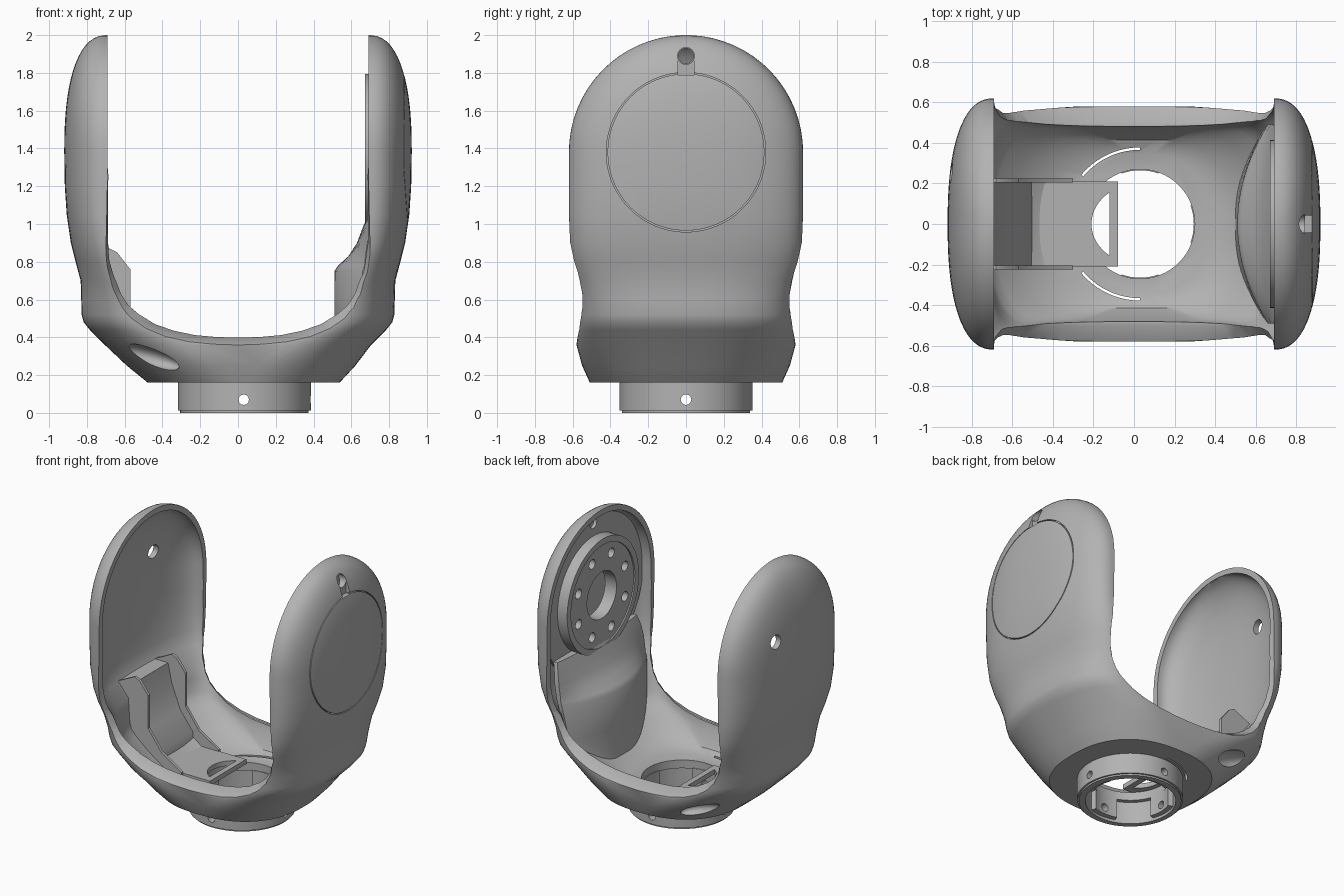
import bpy, bmesh, math

old = bpy.data.objects.get("Cube")
if old:
    bpy.data.objects.remove(old, do_unlink=True)

grey = bpy.data.materials.new("plain grey")
grey.use_nodes = True
colour = (0.45, 0.45, 0.45, 1)
grey.diffuse_color = colour
grey.node_tree.nodes["Principled BSDF"].inputs["Base Color"].default_value = colour


def loft(name, rings):
    """Closed solid through equal-length rings of points."""
    bm = bmesh.new()
    vs = [[bm.verts.new(p) for p in ring] for ring in rings]
    n = len(vs[0])
    for lo, hi in zip(vs, vs[1:]):
        for i in range(n):
            j = (i + 1) % n
            bm.faces.new((lo[i], lo[j], hi[j], hi[i]))
    bm.faces.new(vs[0][::-1])
    bm.faces.new(vs[-1])
    bmesh.ops.recalc_face_normals(bm, faces=bm.faces[:])
    me = bpy.data.meshes.new(name)
    bm.to_mesh(me)
    bm.free()
    ob = bpy.data.objects.new(name, me)
    bpy.context.collection.objects.link(ob)
    me.materials.append(grey)
    return ob


def prism_y(name, profile, y0, y1):
    return loft(name, [[(x, y, z) for x, z in profile] for y in (y0, y1)])


def prism_z(name, profile, z0, z1):
    return loft(name, [[(x, y, z) for x, y in profile] for z in (z0, z1)])


def box(name, x0, x1, y0, y1, z0, z1):
    return prism_z(name, [(x0, y0), (x1, y0), (x1, y1), (x0, y1)], z0, z1)


def cyl(name, axis, centre, r, lo, hi, n=64):
    """Cylinder along an axis; centre holds the other two coordinates."""
    rings = []
    for h in (lo, hi):
        ring = []
        for i in range(n):
            t = math.tau * i / n
            p = [centre[0] + r * math.cos(t), centre[1] + r * math.sin(t)]
            p.insert("xyz".index(axis), h)
            ring.append(p)
        rings.append(ring)
    return loft(name, rings)


def apply(ob, cutter, op="DIFFERENCE"):
    m = ob.modifiers.new("cut", "BOOLEAN")
    m.operation, m.object, m.solver = op, cutter, "EXACT"
    bpy.context.view_layer.objects.active = ob
    bpy.ops.object.modifier_apply(modifier=m.name)
    bpy.data.objects.remove(cutter, do_unlink=True)


# Body section keys: height, straight half length, half length, half width
AXIS = 1.38
R = 0.62
P = 2.4
KEYS = [(.162, 0, .51, .51), (.25, .1, .605, .55), (.36, .25, .705, .58),
        (.44, .4, .785, .57), (.48, .47, .817, .565), (.52, .5, .828, .562), (.60, .55, .83, .56),
        (.70, .6, .833, .575), (.80, .64, .86, .60), (.90, .67, .885, .615),
        (1.05, .69, .907, .62), (1.2, .69, .917, .62), (AXIS, .69, .92, .62)]


def section(z, c, a, b, n=20):
    shift = .03 * max(0, (.36 - z) / .2)
    q = []
    for i in range(n + 1):
        t = math.pi / 2 * i / n
        q.append((c + (a - c) * math.cos(t) ** (2 / P), b * math.sin(t) ** (2 / P)))
    half = q + [(-x, y) for x, y in q[::-1]]
    full = half + [(x, -y) for x, y in half[::-1][1:-1]]
    return [(x + shift, y, z) for x, y in full]


def body(name, wall):
    """Outer skin for wall 0, otherwise the hollow inside it, thicker towards the floor."""
    rings = []
    for k, (z, c, a, b) in enumerate(KEYS):
        thick = max(1, 4 - 7 * (z - .162))
        a2 = a - wall * (max(thick, 2.4) if z < .75 else 1)
        b2 = b - wall * thick
        lift = .06 if wall and k == 0 else 0
        rings.append(section(z + lift, min(c, a2 - .01), a2, b2))
    for i in range(1, 17):
        t = math.radians(88) * i / 16
        s = math.sin(t)
        a = .69 + .23 * (1 - s ** P) ** (1 / P) - wall
        rings.append(section(AXIS + (R - wall) * s, .69, max(a, .695), (R - wall) * math.cos(t)))
    return loft(name, rings)


shell = body("yoke_shell", 0)
apply(shell, body("cavity", .04))

# U shaped opening between the arms, its rim sloping up and inwards
RIM = [(.69, 2.2), (.69, 1.3), (.69, 1.1), (.692, .9), (.69, .74), (.672, .62), (.64, .55), (.59, .495),
       (.50, .44), (.39, .40), (.26, .374), (.13, .362), (0, .358)]
LIP = [(.69, 2.2), (.69, 1.3), (.672, 1.1), (.66, .9), (.645, .74), (.615, .64), (.575, .57), (.52, .52),
       (.44, .47), (.34, .435), (.23, .412), (.12, .402), (0, .398)]
rings = []
for y, k in ((-.7, 1.2), (-.6, 1.2), (-.5, 0), (.5, 0), (.6, 1.2), (.7, 1.2)):
    half = [(x0 + (x1 - x0) * k, z0 + (z1 - z0) * k) for (x0, z0), (x1, z1) in zip(LIP, RIM)]
    rings.append([(x, y, z) for x, z in half + [(-x, z) for x, z in half[-2::-1]]])
apply(shell, loft("opening", rings))

# Floor bore and curved slits beside it
CX = .03
apply(shell, cyl("bore", "z", (CX, 0), .27, .1, .3))
for side in (1, -1):
    arc = [math.radians(d) for d in range(90, 141, 5)]
    slit = [(CX + .378 * math.cos(t), side * .378 * math.sin(t)) for t in arc]
    slit += [(CX + .366 * math.cos(t), side * .366 * math.sin(t)) for t in arc[::-1]]
    apply(shell, prism_z("slit", slit, .1, .34))

# Shallow oval recesses on the lower flank
for side in (1, -1):
    bpy.ops.mesh.primitive_uv_sphere_add(segments=32, ring_count=16, location=(-.48, side * .49, .295),
                                         rotation=(0, math.radians(16), 0))
    oval = bpy.context.object
    oval.scale = (.18, .085, .055)
    bpy.context.view_layer.update()
    apply(shell, oval)

# Hole in the hollow arm; pin hole, slot and cap groove on the motor arm
apply(shell, cyl("cable_hole", "x", (.25, 1.555), .05, -1, -.7, 20))
apply(shell, cyl("pin_hole", "x", (0, 1.89), .045, .7, 1, 24))
apply(shell, box("pin_slot", .845, 1, -.042, .042, 1.79, 1.88))
groove = cyl("groove", "x", (0, AXIS), .422, .86, 1, 96)
apply(groove, cyl("core", "x", (0, AXIS), .415, .8, 1.1, 96))
apply(shell, groove)

# Motor mounting plate and hub
plate = cyl("motor_plate", "x", (0, AXIS), .575, .75, .775, 96)
apply(plate, cyl("plate_bore", "x", (0, AXIS), .17, .7, .8))
apply(plate, cyl("plate_pin", "x", (0, 1.89), .04, .7, .8, 24))
hub = cyl("motor_hub", "x", (0, AXIS), .415, .672, .765, 96)
apply(hub, cyl("hub_recess", "x", (0, AXIS), .37, .6, .682, 96))
apply(hub, cyl("hub_bore", "x", (0, AXIS), .17, .6, .8))
for k in range(8):
    t = math.tau * (k + .5) / 8
    apply(hub, cyl("bolt_hole", "x", (.29 * math.cos(t), AXIS + .29 * math.sin(t)), .035, .6, .75, 16))

# Curved wall beneath the motor: height, half width, front, edge, back
rings = []
for z, w, front, edge, back in ((.27, .25, .50, .52, .54), (.4, .36, .51, .58, .61), (.5, .45, .51, .63, .66),
                                (.75, .49, .51, .66, .69), (.78, .49, .53, .67, .70), (.83, .49, .585, .675, .71),
                                (.9, .49, .63, .685, .72), (.98, .48, .66, .70, .73), (1.05, .46, .69, .72, .75)):
    ring = [(edge - (edge - front) * (1 - (i / 12) ** 2), w * i / 12, z) for i in range(-12, 13)]
    rings.append(ring + [(back, w, z), (back, -w, z)])
loft("motor_support_wall", rings)

# Cable channel: two ribs, a ramp and a platform beside the bore
rib = [(-.82, .80), (-.68, .87), (-.64, .85), (-.57, .76), (-.57, .52), (-.46, .37), (-.3, .27),
       (-.3, .2), (-.5, .22), (-.78, .55)]
for side, tag in ((1, "back"), (-1, "front")):
    prism_y(tag + "_channel_rib", rib, side * .205, side * .225)
ramp = [(-.82, .80), (-.71, .80), (-.68, .66), (-.61, .48), (-.51, .35), (-.5, .25), (-.5, .22), (-.78, .55)]
prism_y("channel_ramp", ramp, -.21, .21)
platform = box("channel_platform", -.53, -.08, -.21, .21, .225, .26)
lens = [(CX + .24 * math.cos(t), .2 * math.sin(t))
        for t in (math.radians(d) for d in range(129, 232, 6))]
apply(platform, prism_z("lens_slot", lens, .1, .4))

# Mounting collar with lugs and screw holes
collar = cyl("mounting_collar", "z", (CX + .004, 0), .352, 0, .17, 72)
bm = bmesh.new()
bm.from_mesh(collar.data)
edges = [e for e in bm.edges if all(v.co.z < .01 for v in e.verts)]
bmesh.ops.bevel(bm, geom=edges, offset=.012, segments=2, affect='EDGES')
bm.to_mesh(collar.data)
bm.free()
apply(collar, cyl("collar_bore", "z", (CX, 0), .30, -.1, .3, 72))
for k in range(4):
    arc = [math.radians(k * 90 + d) for d in range(-20, 21, 5)]
    lug = [(CX + .32 * math.cos(t), .32 * math.sin(t)) for t in arc]
    lug += [(CX + .265 * math.cos(t), .265 * math.sin(t)) for t in arc[::-1]]
    apply(collar, prism_z("lug", lug, .02, .168), "UNION")
apply(collar, cyl("screw_x", "x", (0, .07), .028, -1, 1, 12))
apply(collar, cyl("screw_y", "y", (CX, .07), .028, -1, 1, 12))

# Smooth shading with crisp edges
bpy.ops.object.select_all(action='DESELECT')
for ob in bpy.context.scene.objects:
    if ob.type == 'MESH' and grey.name in ob.data.materials:
        ob.select_set(True)
        bpy.context.view_layer.objects.active = ob
bpy.ops.object.shade_smooth_by_angle(angle=math.radians(35))
